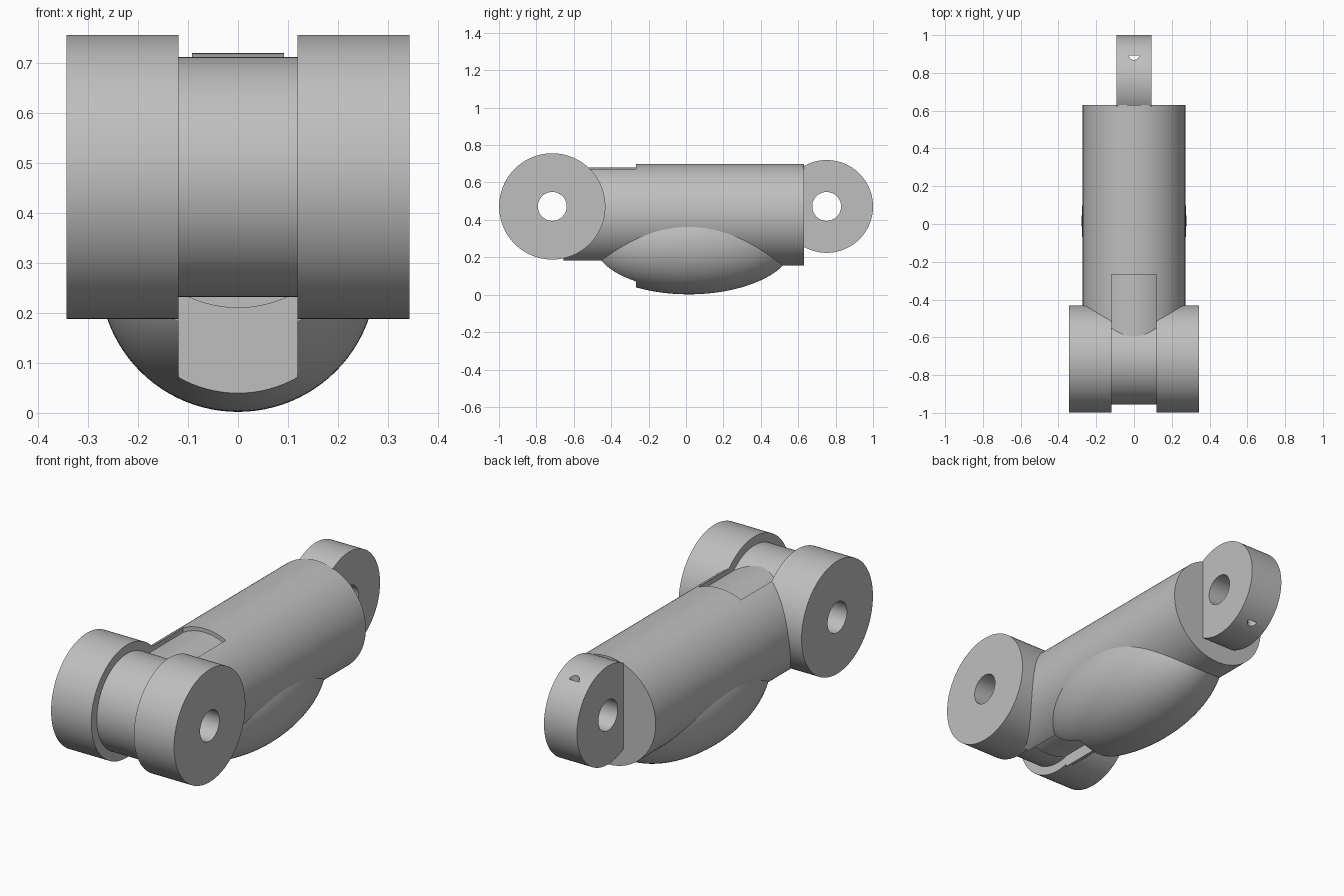
import bpy, bmesh
from math import pi, radians
from mathutils import Matrix, Vector

cube = bpy.data.objects.get("Cube")
if cube:
    bpy.data.objects.remove(cube, do_unlink=True)

grey = bpy.data.materials.new("plain grey")
grey.use_nodes = True
colour = (0.52, 0.52, 0.52, 1)
grey.diffuse_color = colour
grey.node_tree.nodes["Principled BSDF"].inputs["Base Color"].default_value = colour

TURN = {"X": Matrix.Rotation(pi / 2, 4, "Y"),
        "Y": Matrix.Rotation(pi / 2, 4, "X"),
        "Z": Matrix.Identity(4)}


def make_object(name, bm):
    mesh = bpy.data.meshes.new(name)
    bm.to_mesh(mesh)
    bm.free()
    mesh.materials.append(grey)
    obj = bpy.data.objects.new(name, mesh)
    bpy.context.collection.objects.link(obj)
    return obj


def cylinder(name, axis, centre, radius, length, sides=128):
    bm = bmesh.new()
    bmesh.ops.create_cone(bm, cap_ends=True, segments=sides, radius1=radius,
                          radius2=radius, depth=length,
                          matrix=Matrix.Translation(centre) @ TURN[axis])
    return make_object(name, bm)


def ellipsoid(name, centre, size):
    bm = bmesh.new()
    shape = Matrix.Translation(centre) @ Matrix.Diagonal((*size, 1)) @ TURN["Y"]
    bmesh.ops.create_uvsphere(bm, u_segments=96, v_segments=64, radius=1, matrix=shape)
    return make_object(name, bm)


def box(name, low, high):
    low, high = Vector(low), Vector(high)
    bm = bmesh.new()
    bmesh.ops.create_cube(bm, size=1, matrix=Matrix.Translation((low + high) / 2)
                          @ Matrix.Diagonal((*(high - low), 1)))
    return make_object(name, bm)


def cut(obj, *cutters):
    bpy.context.view_layer.objects.active = obj
    for cutter in cutters:
        mod = obj.modifiers.new("cut", "BOOLEAN")
        mod.operation = "DIFFERENCE"
        mod.solver = "EXACT"
        mod.object = cutter
        bpy.ops.object.modifier_apply(modifier=mod.name)


HINGE = Vector((0, -0.715, 0.472))
LUG = Vector((0, 0.752, 0.472))
SLOT = 0.119        # half width of the fork slot
CHEEK = 0.343       # outer face of the fork

# Cutters: pin bores, fork slot and the half-round oil hole
hinge_bore = cylinder("hinge_bore", "X", HINGE, 0.077, 1)
lug_bore = cylinder("lug_bore", "X", LUG, 0.077, 1)
slot = box("slot", (-SLOT, -1.2, -0.2), (SLOT, -0.267, 1))
oil_hole = cylinder("oil_hole", "Z", (0, 0.895, 0.47), 0.027, 1, 32)
oil_flat = box("oil_flat", (-0.1, 0.893, -0.2), (0.1, 1, 1.2))
cut(oil_hole, oil_flat)

# Main barrel and the swelling beneath it
barrel = cylinder("barrel", "Y", (0, -0.0125, 0.427), 0.272, 1.285)
cut(barrel, slot, hinge_bore)
belly = ellipsoid("belly", (0, 0.015, 0.279), (0.277, 0.562, 0.277))
cut(belly, slot)

# Inner core seen through the slot, and the drum between the fork cheeks
core = cylinder("core", "Y", (0, -0.4, 0.445), 0.235, 0.51)
drum = cylinder("hinge_drum", "X", HINGE, 0.24, 2 * SLOT + 0.01)
cut(core, hinge_bore)
cut(drum, hinge_bore)
parts = [barrel, belly, core, drum]

# Fork cheeks
for side, name in ((1, "left_cheek"), (-1, "right_cheek")):
    centre = HINGE + Vector((side * (SLOT + CHEEK) / 2, 0, 0))
    cheek = cylinder(name, "X", centre, 0.284, CHEEK - SLOT)
    cut(cheek, hinge_bore)
    parts.append(cheek)

# Rear lug
lug = cylinder("rear_lug", "X", LUG, 0.248, 0.184)
cut(lug, lug_bore, oil_hole)
parts.append(lug)

for helper in (hinge_bore, lug_bore, slot, oil_hole, oil_flat):
    bpy.data.objects.remove(helper, do_unlink=True)

# Smooth round walls, crisp edges
bpy.ops.object.select_all(action="DESELECT")
for part in parts:
    part.select_set(True)
bpy.context.view_layer.objects.active = barrel
bpy.ops.object.shade_smooth_by_angle(angle=radians(30))
